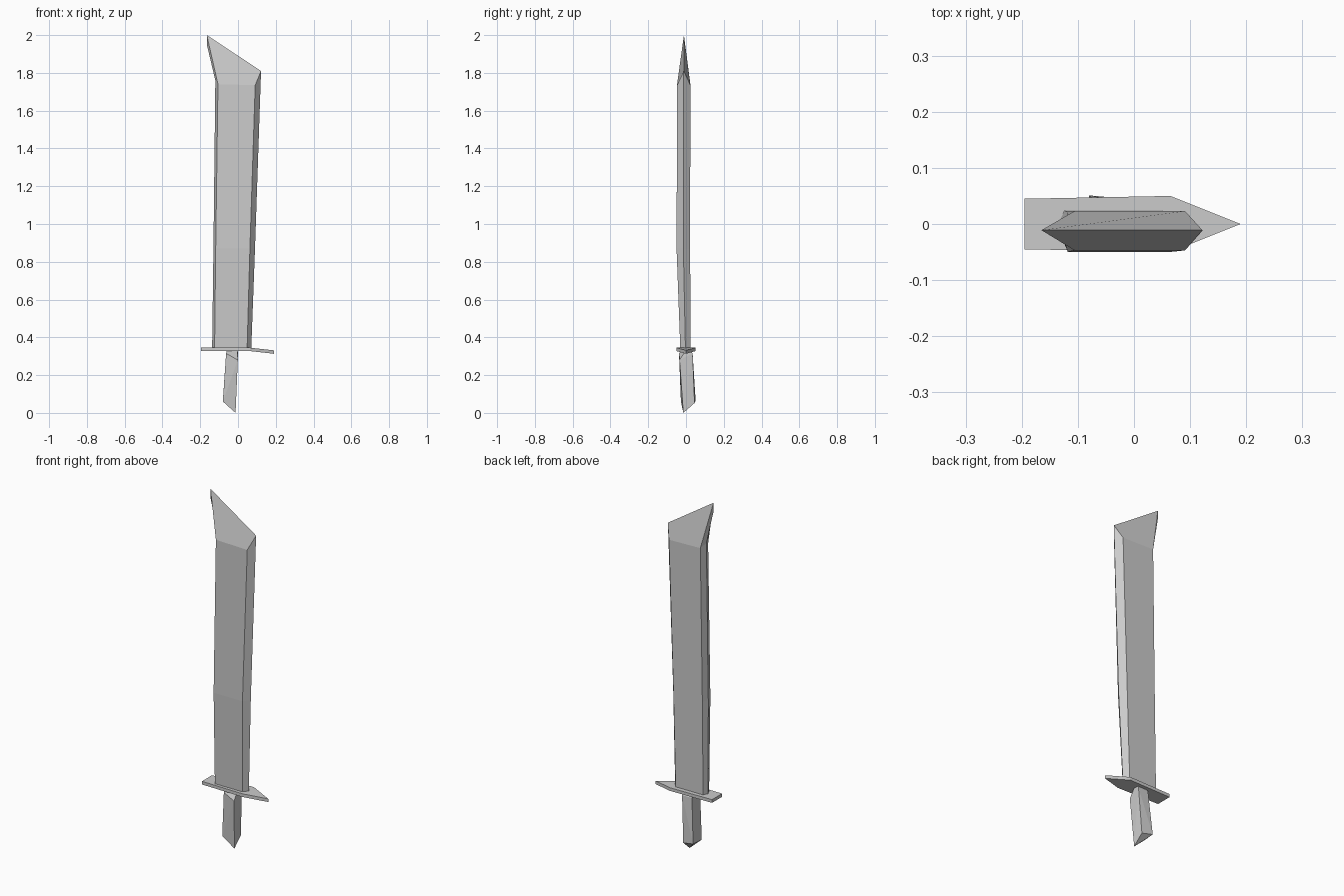
import bpy, bmesh

if "Cube" in bpy.data.objects:
    bpy.data.objects.remove(bpy.data.objects["Cube"])


def finish(name, bm):
    bmesh.ops.remove_doubles(bm, verts=bm.verts, dist=0.0005)
    bmesh.ops.recalc_face_normals(bm, faces=bm.faces)
    mesh = bpy.data.meshes.new(name)
    bm.to_mesh(mesh)
    bm.free()
    obj = bpy.data.objects.new(name, mesh)
    bpy.context.collection.objects.link(obj)
    return obj


def loft(name, rings, cap_end=True):
    bm = bmesh.new()
    loops = [[bm.verts.new(p) for p in ring] for ring in rings]
    n = len(rings[0])
    for a, b in zip(loops, loops[1:]):
        for i in range(n):
            j = (i + 1) % n
            bm.faces.new((a[i], a[j], b[j], b[i]))
    bm.faces.new(loops[0][::-1])
    if cap_end:
        bm.faces.new(loops[-1])
    return finish(name, bm)


def section(left, fl, fr, right, y, half):
    """Six-sided blade section from (x, z) points: two edges and two flat sides."""
    at = lambda p, dy: (p[0], y + dy, p[1])
    return [at(left, 0), at(fl, -half), at(fr, -half),
            at(right, 0), at(fr, half), at(fl, half)]


# Blade: double-edged slab flaring to a slanted, hooked tip
point, corner = (-0.165, 2.0), (0.122, 1.81)
loft("blade", [
    section((-0.137, 0.335), (-0.124, 0.335), (0.048, 0.335), (0.07, 0.335), -0.003, 0.027),
    section((-0.13, 0.87), (-0.118, 0.87), (0.063, 0.87), (0.09, 0.87), -0.014, 0.036),
    section((-0.12, 1.76), (-0.106, 1.74), (0.091, 1.735), corner, -0.012, 0.035),
    section((-0.165, 1.95), point, corner, corner, -0.011, 0.0),
], cap_end=False)

# Guard: flat plate, square at the back and drooping to a point at the front
outline = [(-0.195, -0.045, 0.327), (0.065, -0.05, 0.327), (0.19, 0, 0.313),
           (0.065, 0.05, 0.327), (-0.195, 0.045, 0.327)]
guard = loft("guard", [outline, [(x, y, z + 0.018) for x, y, z in outline]])

# Handle: tapered four-sided grip with slanted pommel and chamfered neck
bm = bmesh.new()
for p in [(-0.08, -0.027, 0.06), (-0.013, -0.014, 0.0), (-0.014, 0.045, 0.052), (-0.08, 0.051, 0.065),
          (-0.063, -0.037, 0.315), (-0.001, -0.034, 0.28), (0.0, 0.035, 0.315), (-0.062, 0.035, 0.315),
          (-0.058, -0.022, 0.332), (-0.002, 0.0, 0.332), (-0.005, 0.025, 0.332), (-0.058, 0.025, 0.332)]:
    bm.verts.new(p)
bmesh.ops.convex_hull(bm, input=bm.verts)
finish("handle", bm)
